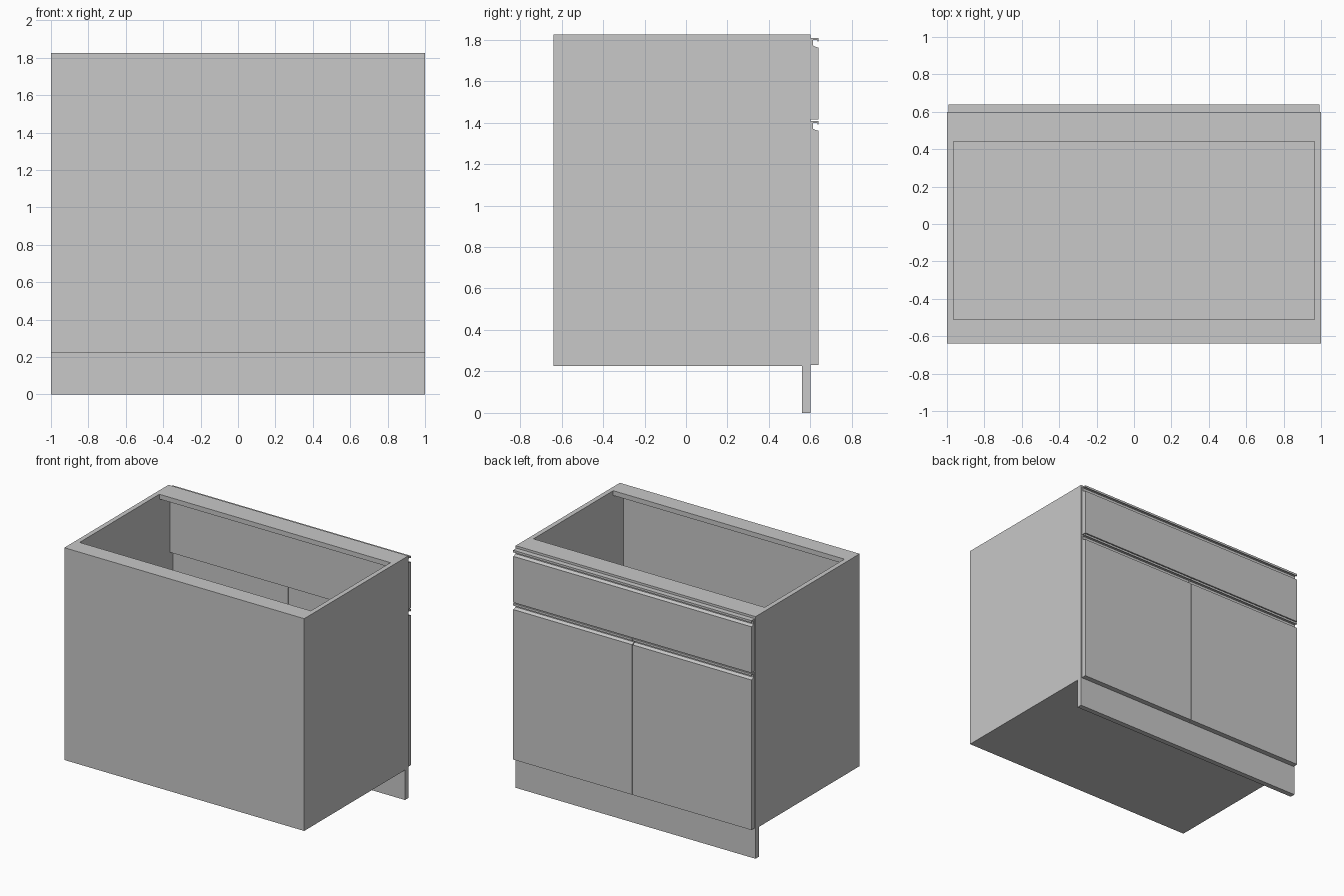
import bpy
import bmesh

cube = bpy.data.objects.get("Cube")
if cube:
    bpy.data.objects.remove(cube, do_unlink=True)

# One painted board finish
paint = bpy.data.materials.new("light grey board")
paint.use_nodes = True
GREY = (0.58, 0.58, 0.58, 1)
paint.diffuse_color = GREY
paint.node_tree.nodes["Principled BSDF"].inputs["Base Color"].default_value = GREY


def extrude(name, profile, x0, x1):
    """Extrude a (y, z) profile along x."""
    bm = bmesh.new()
    face = bm.faces.new([bm.verts.new((x0, y, z)) for y, z in profile])
    new = bmesh.ops.extrude_face_region(bm, geom=[face])["geom"]
    moved = [v for v in new if isinstance(v, bmesh.types.BMVert)]
    bmesh.ops.translate(bm, verts=moved, vec=(x1 - x0, 0, 0))
    bmesh.ops.recalc_face_normals(bm, faces=bm.faces)
    mesh = bpy.data.meshes.new(name)
    bm.to_mesh(mesh)
    bm.free()
    mesh.materials.append(paint)
    obj = bpy.data.objects.new(name, mesh)
    bpy.context.collection.objects.link(obj)
    return obj


def board(name, x0, x1, y0, y1, z0, z1):
    return extrude(name, [(y0, z0), (y1, z0), (y1, z1), (y0, z1)], x0, x1)


def grip_front(name, x0, x1, z0, z1):
    """Front panel with a finger groove under a thin hooked top lip."""
    inner, groove, outer = FACE, FACE + 0.013, OUTER
    profile = [(inner, z0), (outer, z0), (outer, z1 - 0.046),
               (outer - 0.006, z1 - 0.046), (groove, z1 - 0.037),
               (groove, z1 - 0.01), (outer - 0.005, z1 - 0.01),
               (outer - 0.005, z1 - 0.016), (outer, z1 - 0.016),
               (outer, z1), (inner, z1)]
    return extrude(name, profile, x0, x1)


T = 0.036                   # board thickness
BACK, FACE, OUTER = -0.64, 0.60, 0.64
BASE, TOP = 0.225, 1.825
IN = 1 - T                  # inner half width

# Carcass
board("right_side", -1, -IN, BACK, FACE, BASE, TOP)
board("left_side", IN, 1, BACK, FACE, BASE, TOP)
board("bottom_panel", -IN, IN, BACK, FACE, BASE, BASE + T)
board("back_panel", -IN, IN, BACK, BACK + 0.007, BASE + T, TOP - T)

# Top rails and the upright rail behind the drawer front
board("back_top_rail", -IN, IN, BACK, -0.51, TOP - T, TOP)
board("door_side_top_rail", -IN, IN, 0.44, FACE, TOP - T, TOP)
board("upright_rail", -IN, IN, FACE - T, FACE, 1.34, TOP - T)

# Toe kick
board("toe_kick", -1, 1, FACE - 0.04, FACE, 0, BASE)

# Drawer front and pair of doors
EDGE, GAP = 0.993, 0.003
grip_front("drawer_front", -EDGE, EDGE, 1.414, 1.808)
grip_front("right_door", -EDGE, -GAP, 0.23, 1.407)
grip_front("left_door", GAP, EDGE, 0.23, 1.407)
